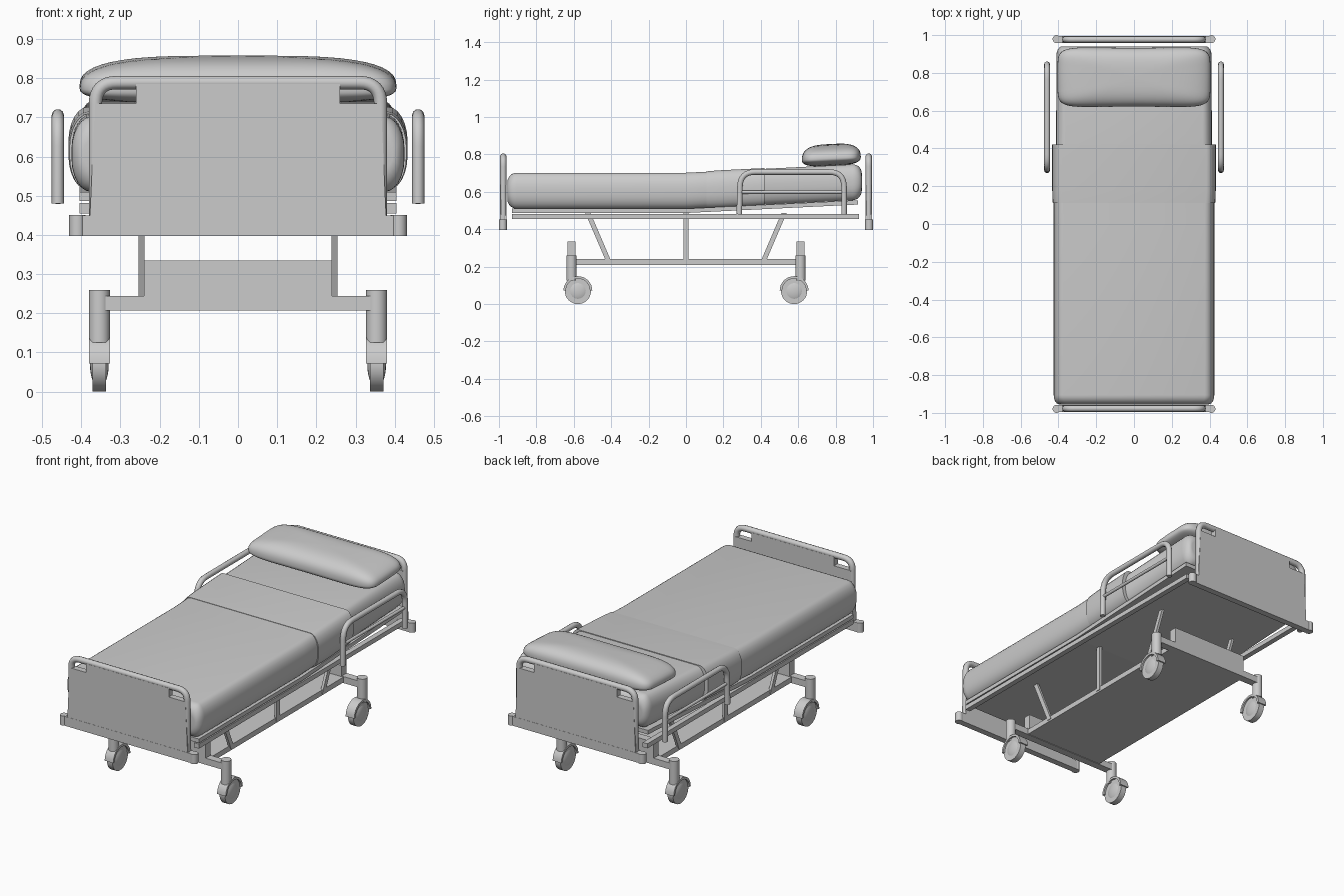
import bpy, bmesh, math
from mathutils import Vector, Matrix

if "Cube" in bpy.data.objects:
    bpy.data.objects.remove(bpy.data.objects["Cube"])


def finish(name, bm, smooth=False):
    bmesh.ops.recalc_face_normals(bm, faces=bm.faces)
    me = bpy.data.meshes.new(name)
    bm.to_mesh(me)
    bm.free()
    ob = bpy.data.objects.new(name, me)
    bpy.context.collection.objects.link(ob)
    if smooth:
        shade(ob)
    return ob


def shade(ob):
    bpy.ops.object.select_all(action='DESELECT')
    ob.select_set(True)
    bpy.context.view_layer.objects.active = ob
    bpy.ops.object.shade_smooth_by_angle(angle=math.radians(40))


def box(name, x, y, z):
    bm = bmesh.new()
    bmesh.ops.create_cube(bm, size=1)
    for v in bm.verts:
        v.co = [(a + b) / 2 + c * (b - a) for (a, b), c in zip((x, y, z), v.co)]
    return finish(name, bm)


def cyl(name, center, r, length, axis='Z', seg=24):
    bm = bmesh.new()
    m = Matrix.Translation(center)
    if axis == 'X':
        m = m @ Matrix.Rotation(math.pi / 2, 4, 'Y')
    bmesh.ops.create_cone(bm, cap_ends=True, segments=seg, radius1=r, radius2=r, depth=length, matrix=m)
    return finish(name, bm, True)


def prism(name, pts, offset, smooth=False):
    """Extrude a planar polygon by an offset."""
    bm = bmesh.new()
    f = bm.faces.new([bm.verts.new(p) for p in pts])
    r = bmesh.ops.extrude_face_region(bm, geom=[f])
    bmesh.ops.translate(bm, vec=offset, verts=[v for v in r['geom'] if isinstance(v, bmesh.types.BMVert)])
    return finish(name, bm, smooth)


def tube(name, pts, r, fillet=0.0):
    """Round pipe through points, inner corners rounded."""
    pts = [Vector(p) for p in pts]
    path = [pts[0]]
    for a, b, c in zip(pts, pts[1:], pts[2:]):
        p, q = b + (a - b).normalized() * fillet, b + (c - b).normalized() * fillet
        for i in range(9):
            t = i / 8
            path.append(p.lerp(b, t).lerp(b.lerp(q, t), t))
    path.append(pts[-1])
    cu = bpy.data.curves.new(name, 'CURVE')
    cu.dimensions = '3D'
    cu.bevel_depth, cu.bevel_resolution, cu.use_fill_caps = r, 3, True
    sp = cu.splines.new('POLY')
    sp.points.add(len(path) - 1)
    for s, p in zip(sp.points, path):
        s.co = (*p, 1)
    ob = bpy.data.objects.new(name, cu)
    bpy.context.collection.objects.link(ob)
    bpy.ops.object.select_all(action='DESELECT')
    ob.select_set(True)
    bpy.context.view_layer.objects.active = ob
    bpy.ops.object.convert(target='MESH')
    shade(bpy.context.view_layer.objects.active)


def loft(name, stations):
    """Padded body along y: stations are (y, half width, half height)."""
    bm = bmesh.new()
    rings = []
    for y, w, h in stations:
        zc = 0.606 + max(0, y) * 0.05
        rx, rz = 0.05, h * 0.88
        ring = []
        for k, (sx, sz) in enumerate(((1, 1), (-1, 1), (-1, -1), (1, -1))):
            for i in range(7):
                a = math.pi / 2 * (k + i / 6)
                ring.append(bm.verts.new((sx * (w - rx) + rx * math.cos(a), y, zc + sz * (h - rz) + rz * math.sin(a))))
        rings.append(ring)
    for r0, r1 in zip(rings, rings[1:]):
        for i in range(len(r0)):
            j = (i + 1) % len(r0)
            bm.faces.new((r0[i], r0[j], r1[j], r1[i]))
    bm.faces.new(rings[0])
    bm.faces.new(rings[-1])
    return finish(name, bm, True)


# mattress with rounded ends, and the folded blanket band
R = 0.05
arc = [(R * (1 - math.sin(i * math.pi / 12)), R * (1 - math.cos(i * math.pi / 12))) for i in range(7)]
foot = [(-0.955 + b, 0.425 - a * 0.6, 0.096 - a) for a, b in arc]
head = [(0.94 - b, 0.411 - a * 0.6, 0.096 - a) for a, b in reversed(arc)]
loft("mattress", foot + [(0, 0.425, 0.096), (0.38, 0.425, 0.096), (0.42, 0.412, 0.096)] + head)
loft("folded_blanket", [(0.11, 0.43, 0.098), (0.18, 0.433, 0.1), (0.42, 0.433, 0.1)])

# pillow as a soft superellipsoid
bm = bmesh.new()
bmesh.ops.create_uvsphere(bm, u_segments=64, v_segments=24, radius=1)
spow = lambda v, e: math.copysign(abs(v) ** e, v)
for v in bm.verts:
    lat, lon = math.asin(max(-1, min(1, v.co.z))), math.atan2(v.co.y, v.co.x)
    c = spow(max(0, math.cos(lat)), 0.6)
    x, y = c * spow(math.cos(lon), 0.32), c * spow(math.sin(lon), 0.32)
    z = spow(math.sin(lat), 0.8)
    y *= 1 - 0.06 * (1 - x * x)
    v.co = (x * 0.405, 0.777 + y * 0.165, 0.778 + y * 0.008 + z * (0.078 if z > 0 else 0.04))
finish("pillow", bm, True)

# deck: flat foot section and raised back section
W = 0.405
box("deck_foot_section", (-W, W), (-0.93, 0), (0.487, 0.51))
prism("deck_back_section", [(-W, 0, 0.487), (-W, 0.92, 0.532), (-W, 0.92, 0.555), (-W, 0, 0.51)], (2 * W, 0, 0))

# lower chassis plate
box("chassis_plate", (-0.25, 0.25), (-0.6, 0.6), (0.21, 0.24))

for e, end in ((-1, "foot"), (1, "head")):
    y = e * 0.977
    # end board: tube hoop, notched panel, bumper bar
    tube(end + "_board_tube", [(-0.364, y, 0.44), (-0.364, y, 0.789), (0.364, y, 0.789), (0.364, y, 0.44)], 0.017, 0.055)
    half = [(0.378, 0.45), (0.365, 0.735), (0.26, 0.735), (0.26, 0.785)]
    outline = half + [(-x, z) for x, z in reversed(half)]
    prism(end + "_board_panel", [(x, y - 0.017, z) for x, z in outline], (0, 0.034, 0))
    box(end + "_bumper_bar", (-0.405, 0.405), (y - 0.018, y + 0.018), (0.397, 0.45))
    # chassis cross members
    ys = e * 0.612
    box(end + "_cross_beam", (-0.345, 0.345), (ys - 0.022, ys + 0.022), (0.207, 0.244))
    box(end + "_cross_panel", (-0.24, 0.24), (ys - 0.022, ys + 0.022), (0.24, 0.335))
    for s, side in ((-1, "left"), (1, "right")):
        tag = end + "_" + side
        cyl(tag + "_bumper", (s * 0.41, e * 0.979, 0.424), 0.021, 0.054)
        # caster: stem, arched fender, wheel with domed hub
        cx, cy = s * 0.354, e * 0.578
        cyl(tag + "_caster_stem", (cx, ys, 0.193), 0.027, 0.134)
        arch = [(r, i * math.pi / 16) for r, steps in ((0.077, range(17)), (0.064, range(16, -1, -1))) for i in steps]
        prism(tag + "_caster_fender", [(cx - 0.027, cy + r * math.cos(a), 0.072 + r * math.sin(a)) for r, a in arch],
              (0.054, 0, 0), True)
        cyl(tag + "_caster_wheel", (cx, cy, 0.07), 0.07, 0.034, 'X', 32)
        bm = bmesh.new()
        bmesh.ops.create_uvsphere(bm, u_segments=24, v_segments=12, radius=1,
                                  matrix=Matrix.Translation((cx, cy, 0.07)) @ Matrix.Diagonal((0.024, 0.06, 0.06, 1)))
        finish(tag + "_caster_hub", bm, True)

for s, side in ((-1, "left"), (1, "right")):
    # long frame rail under the deck
    box(side + "_frame_rail", (s * 0.39 - 0.015, s * 0.39 + 0.015), (-0.93, 0.925), (0.455, 0.481))
    # struts between chassis and deck
    for n, (yt, yb) in {"front": (-0.525, -0.41), "middle": (0, 0), "rear": (0.525, 0.41)}.items():
        x = s * 0.246 - 0.0075
        prism(f"{side}_{n}_strut", [(x, yb - 0.014, 0.22), (x, yb + 0.014, 0.22), (x, yt + 0.014, 0.488),
                                    (x, yt - 0.014, 0.488)], (0.015, 0, 0))
    # side guard rail
    gx = s * 0.46
    tube(side + "_guard_hoop", [(gx, 0.285, 0.48), (gx, 0.29, 0.706), (gx, 0.845, 0.706), (gx, 0.845, 0.48)], 0.0155, 0.08)
    tube(side + "_guard_bar", [(gx, 0.285, 0.598), (gx, 0.845, 0.598)], 0.009)
